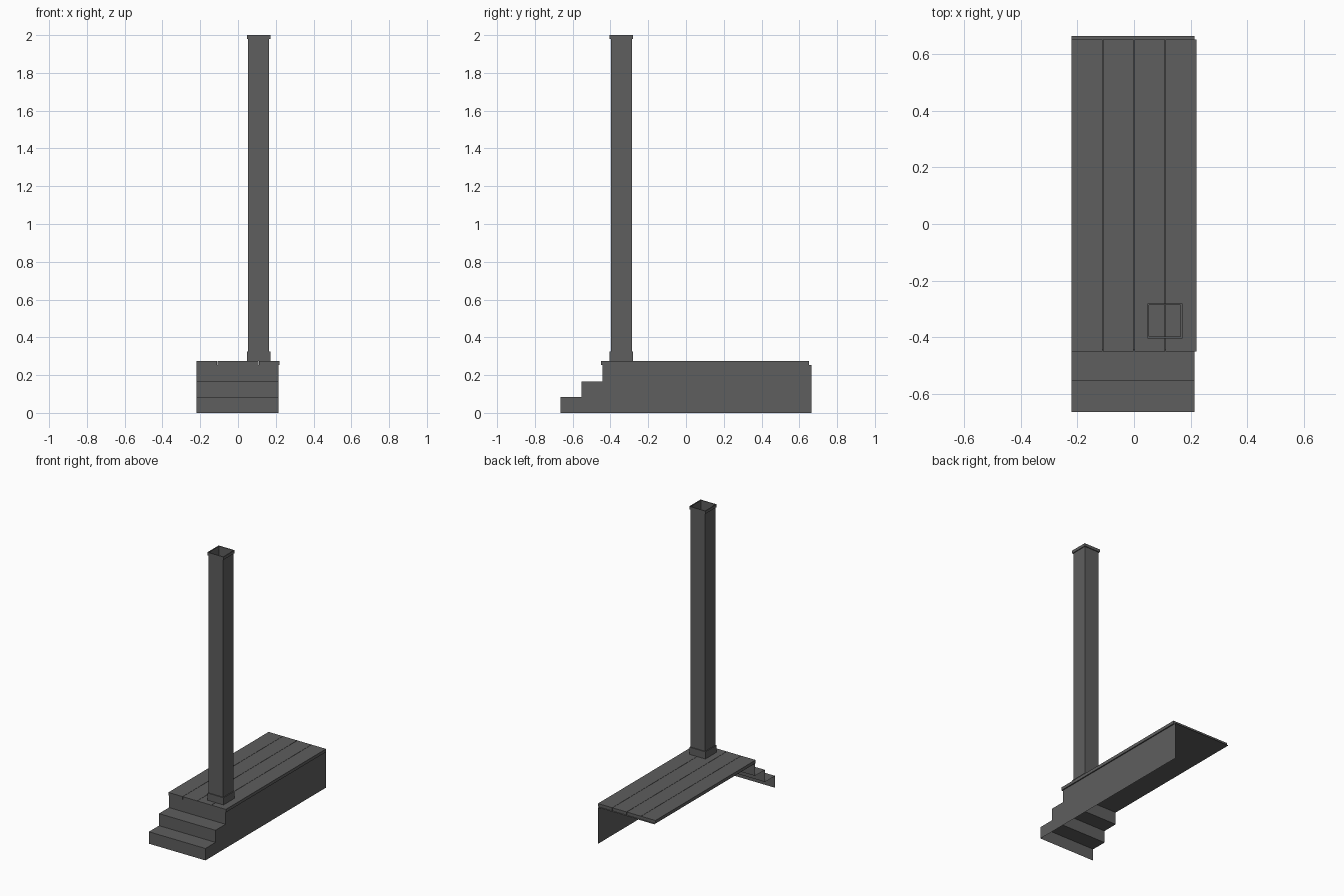
import bpy, bmesh

if "Cube" in bpy.data.objects:
    bpy.data.objects.remove(bpy.data.objects["Cube"])

mat = bpy.data.materials.new("dark_grey")
mat.diffuse_color = (0.112, 0.112, 0.112, 1)
mat.use_nodes = True
mat.node_tree.nodes["Principled BSDF"].inputs["Base Color"].default_value = mat.diffuse_color

def finish(bm, name, fix_normals=True):
    if fix_normals:
        bmesh.ops.recalc_face_normals(bm, faces=bm.faces)
    me = bpy.data.meshes.new(name)
    bm.to_mesh(me)
    bm.free()
    me.materials.append(mat)
    ob = bpy.data.objects.new(name, me)
    bpy.context.collection.objects.link(ob)
    return ob

def box(name, x0, x1, y0, y1, z0, z1):
    bm = bmesh.new()
    bmesh.ops.create_cube(bm, size=1)
    for v in bm.verts:
        v.co = (x1 if v.co.x > 0 else x0,
                y1 if v.co.y > 0 else y0,
                z1 if v.co.z > 0 else z0)
    return finish(bm, name)

CX, CY = 0.109, -0.342

def square(bm, h, z):
    return [bm.verts.new((CX + sx * h, CY + sy * h, z))
            for sx, sy in ((-1, -1), (1, -1), (1, 1), (-1, 1))]

def loft(bm, a, b):
    for i in range(4):
        j = (i + 1) % 4
        bm.faces.new((a[i], a[j], b[j], b[i]))

def collar(name, outer, inner, z0, z1):
    # square band with a flat rim above and below
    bm = bmesh.new()
    loops = [square(bm, inner, z0), square(bm, outer, z0),
             square(bm, outer, z1), square(bm, inner, z1)]
    for a, b in zip(loops, loops[1:]):
        loft(bm, a, b)
    return finish(bm, name, False)

# stepped shell: treads, risers and deck bed, closed only on the right side
XL, XR = -0.221, 0.214
profile = [(-0.664, 0), (-0.664, 0.083), (-0.553, 0.083), (-0.553, 0.167),
           (-0.443, 0.167), (-0.443, 0.253), (0.664, 0.253)]
bm = bmesh.new()
left = [bm.verts.new((XL, y, z)) for y, z in profile]
right = [bm.verts.new((XR, y, z)) for y, z in profile]
for i in range(len(profile) - 1):
    bm.faces.new((left[i], right[i], right[i + 1], left[i + 1]))
corner = bm.verts.new((XR, 0.664, 0))
bm.faces.new([corner] + right[::-1])
finish(bm, "steps_and_side_wall", False)

# four deck boards with hairline seams
W = 0.442 / 4
for i in range(4):
    x0 = -0.221 + i * W
    box(f"deck_board_{i + 1}", x0 + (0.001 if i else 0),
        x0 + W - (0.001 if i < 3 else 0), -0.45, 0.652, 0.2535, 0.275)

# hollow post, open at the top
bm = bmesh.new()
loft(bm, square(bm, 0.056, 0.275), square(bm, 0.056, 1.999))
finish(bm, "post", False)

# trim around the post
collar("post_base_trim", 0.062, 0.056, 0.275, 0.325)
collar("post_top_trim", 0.062, 0.056, 1.98, 2.0)
